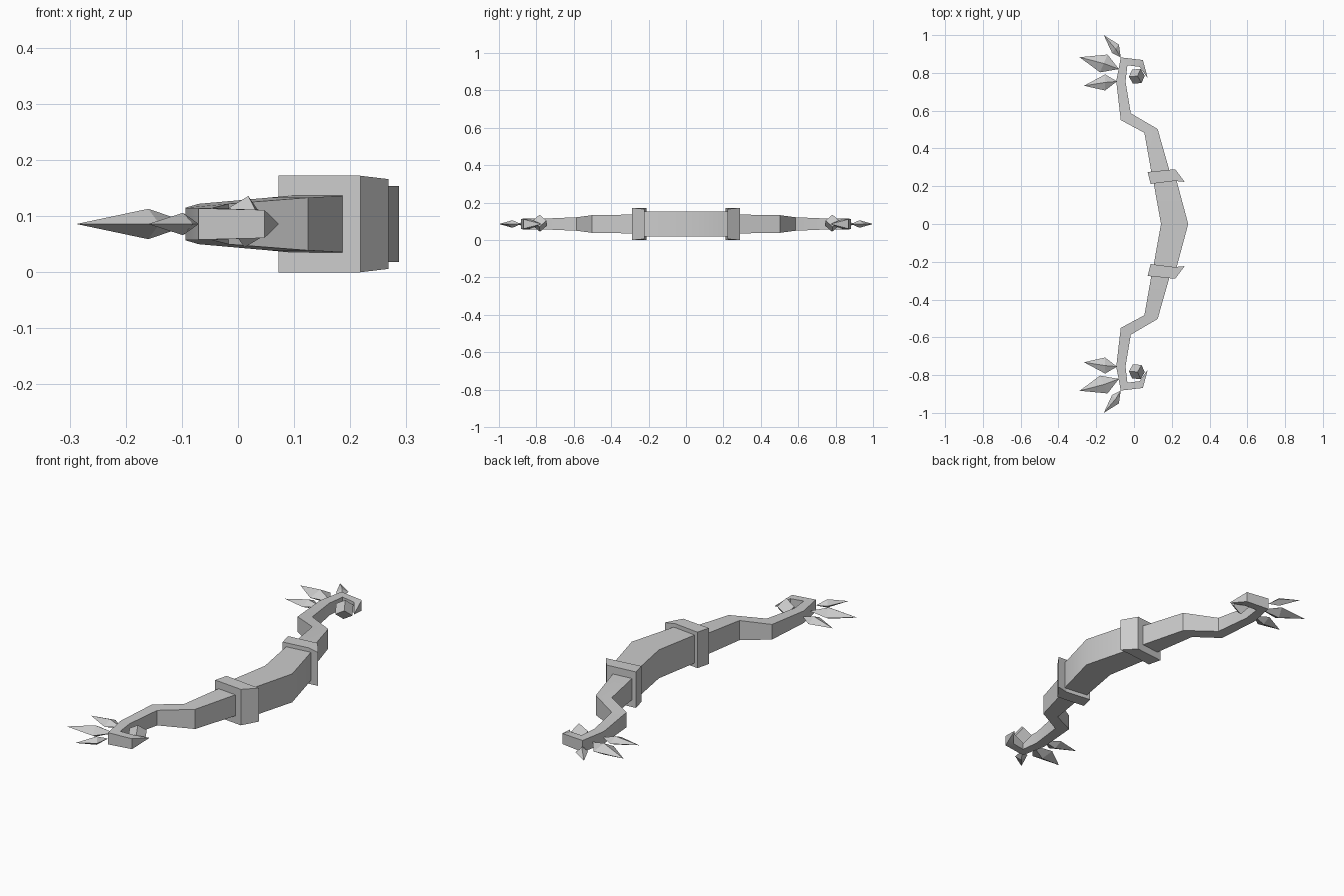
import bpy, bmesh, math
from mathutils import Vector, Matrix

cube = bpy.data.objects.get("Cube")
if cube:
    bpy.data.objects.remove(cube, do_unlink=True)

MID = 0.086  # height of the bow's centre plane

grey = bpy.data.materials.new("plain grey")
grey.use_nodes = True
grey.diffuse_color = (0.6, 0.6, 0.6, 1)
grey.node_tree.nodes["Principled BSDF"].inputs["Base Color"].default_value = (0.6, 0.6, 0.6, 1)


def finish(name, bm, smooth=False):
    """Turn a bmesh into an object mirrored across the bow's middle."""
    bmesh.ops.recalc_face_normals(bm, faces=bm.faces)
    mesh = bpy.data.meshes.new(name)
    bm.to_mesh(mesh)
    bm.free()
    mesh.materials.append(grey)
    obj = bpy.data.objects.new(name, mesh)
    bpy.context.collection.objects.link(obj)
    obj.location.z = MID
    if smooth:
        bpy.ops.object.select_all(action='DESELECT')
        obj.select_set(True)
        bpy.context.view_layer.objects.active = obj
        bpy.ops.object.shade_smooth_by_angle(angle=math.radians(30))
    mirror = obj.modifiers.new("mirror", 'MIRROR')
    mirror.use_axis = (False, True, False)
    return obj


def limb(name, sections):
    """Loft rectangles: front edge point, back edge point, half height."""
    bm = bmesh.new()
    rings = []
    for (ax, ay), (bx, by), h in sections:
        rings.append([bm.verts.new(p) for p in
                      ((ax, ay, h), (bx, by, h), (bx, by, -h), (ax, ay, -h))])
    for r, s in zip(rings, rings[1:]):
        for i in range(4):
            j = (i + 1) % 4
            bm.faces.new((r[i], r[j], s[j], s[i]))
    if sections[0][0][1] > 0.001:
        bm.faces.new(rings[0])
    bm.faces.new(rings[-1])
    bmesh.ops.remove_doubles(bm, verts=bm.verts, dist=0.0005)
    return finish(name, bm, smooth=True)


def leaf(name, outline, thick):
    """Flat diamond blade with a raised peak on both sides."""
    bm = bmesh.new()
    ring = [bm.verts.new((x, y, 0)) for x, y in outline]
    centre = (Vector(outline[1]) + Vector(outline[3])) / 2
    for z in (thick, -thick):
        peak = bm.verts.new((centre.x, centre.y, z))
        for i in range(4):
            bm.faces.new((ring[i], ring[(i + 1) % 4], peak))
    return finish(name, bm)


# Grip, from the middle to under the clamp
limb("grip", [((0.287, 0), (0.143, 0), 0.068),
              ((0.220, 0.25), (0.098, 0.25), 0.067)])

# Curved limb ending in a hooked, pointed tip
limb("limb", [((0.197, 0.25), (0.096, 0.25), 0.051),
              ((0.125, 0.503), (0.055, 0.483), 0.047),
              ((-0.017, 0.586), (-0.070, 0.550), 0.036),
              ((-0.045, 0.755), (-0.094, 0.755), 0.029),
              ((-0.035, 0.840), (-0.070, 0.882), 0.028),
              ((0.030, 0.832), (0.047, 0.868), 0.025),
              ((0.070, 0.775), (0.072, 0.775), 0.001)])

# Clamp band with a forward spur
bm = bmesh.new()
profile = [(0.072, 0.275, 0.086), (0.218, 0.290, 0.086), (0.268, 0.223, 0.080),
           (0.215, 0.228, 0.086), (0.088, 0.212, 0.086)]
top = [bm.verts.new((x, y, h)) for x, y, h in profile]
low = [bm.verts.new((x, y, -h)) for x, y, h in profile]
bm.faces.new(top)
bm.faces.new(low)
for i in range(len(top)):
    j = (i + 1) % len(top)
    bm.faces.new((top[i], top[j], low[j], low[i]))
finish("clamp", bm)

# Three blades fanned behind each tip
leaf("tip_leaf", [(-0.16, 1.0), (-0.08, 0.95), (-0.070, 0.882), (-0.116, 0.905)], 0.020)
leaf("middle_leaf", [(-0.288, 0.883), (-0.14, 0.897), (-0.080, 0.820), (-0.18, 0.803)], 0.027)
leaf("inner_leaf", [(-0.265, 0.732), (-0.152, 0.792), (-0.090, 0.755), (-0.153, 0.707)], 0.020)

# Cube gem balanced on its corner inside the hook
bm = bmesh.new()
bmesh.ops.create_cube(bm, size=0.053)
stand = Vector((1, 1, 1)).rotation_difference(Vector((0.08, 0, 1))).to_matrix()
bmesh.ops.rotate(bm, verts=bm.verts, matrix=stand)
bmesh.ops.rotate(bm, verts=bm.verts, matrix=Matrix.Rotation(math.radians(20), 3, 'Z'))
bmesh.ops.translate(bm, verts=bm.verts, vec=(0.015, 0.782, 0.004))
finish("gem", bm)
